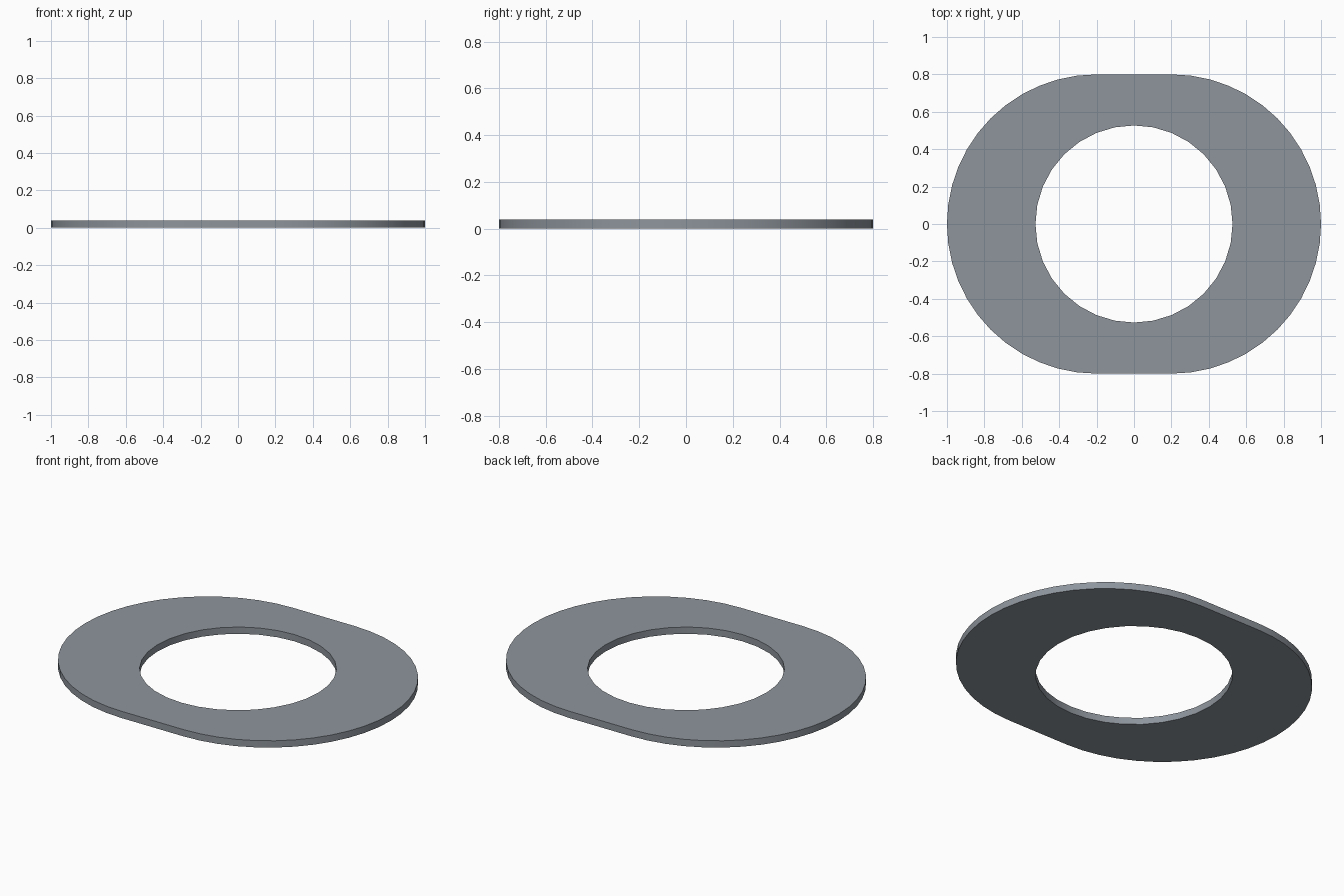
import bpy, bmesh
from math import sin, cos, pi

if "Cube" in bpy.data.objects:
    bpy.data.objects.remove(bpy.data.objects["Cube"])

THICK, END_R, END_X, HOLE_R = 0.04, 0.8, 0.2, 0.527
END_STEPS, HOLE_STEPS = 24, 32


def arc(cx, r, start, end, steps):
    return [(cx + r * cos(start + (end - start) * i / steps),
             r * sin(start + (end - start) * i / steps), 0) for i in range(steps + 1)]


def add_loop(bm, points):
    verts = [bm.verts.new(p) for p in points]
    return [bm.edges.new((v, verts[(i + 1) % len(verts)])) for i, v in enumerate(verts)]


# Oblong outline: two half circles joined by short straight sides
outline = arc(END_X, END_R, -pi / 2, pi / 2, END_STEPS) + arc(-END_X, END_R, pi / 2, 3 * pi / 2, END_STEPS)
# Round central hole
hole = arc(0, HOLE_R, 0, 2 * pi, HOLE_STEPS)[:-1]

# Fill between the loops, then extrude to thickness
bm = bmesh.new()
edges = add_loop(bm, outline) + add_loop(bm, hole)
bmesh.ops.triangle_fill(bm, edges=edges, use_beauty=True)
ext = bmesh.ops.extrude_face_region(bm, geom=bm.faces[:], use_keep_orig=True)
top = [g for g in ext["geom"] if isinstance(g, bmesh.types.BMVert)]
bmesh.ops.translate(bm, verts=top, vec=(0, 0, THICK))
bmesh.ops.recalc_face_normals(bm, faces=bm.faces[:])

mesh = bpy.data.meshes.new("oblong_washer")
bm.to_mesh(mesh)
bm.free()

# Blue-grey steel
steel = bpy.data.materials.new("steel")
steel.diffuse_color = (0.27, 0.30, 0.335, 1)
steel.use_nodes = True
steel.node_tree.nodes["Principled BSDF"].inputs["Base Color"].default_value = steel.diffuse_color
mesh.materials.append(steel)
washer = bpy.data.objects.new("oblong_washer", mesh)
bpy.context.collection.objects.link(washer)

# Round walls smooth, rims sharp
bpy.context.view_layer.objects.active = washer
washer.select_set(True)
bpy.ops.object.shade_smooth_by_angle(angle=pi / 6)
